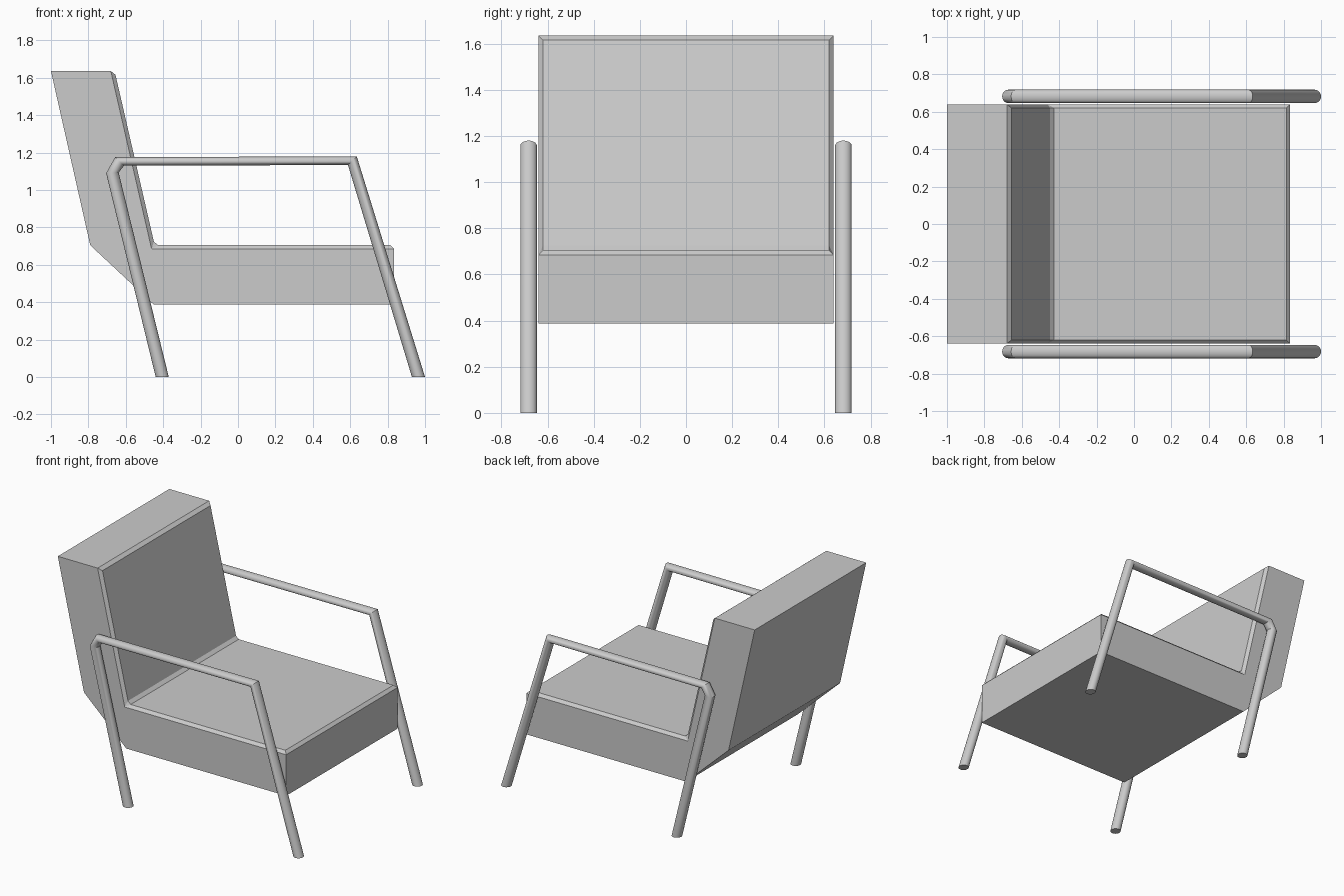
import bpy, bmesh
from math import cos, sin, tau, radians

if "Cube" in bpy.data.objects:
    bpy.data.objects.remove(bpy.data.objects["Cube"])


def finish(bm, name, smooth=False):
    bmesh.ops.recalc_face_normals(bm, faces=bm.faces)
    mesh = bpy.data.meshes.new(name)
    bm.to_mesh(mesh)
    bm.free()
    ob = bpy.data.objects.new(name, mesh)
    bpy.context.collection.objects.link(ob)
    if smooth:
        bpy.ops.object.select_all(action='DESELECT')
        ob.select_set(True)
        bpy.context.view_layer.objects.active = ob
        bpy.ops.object.shade_smooth_by_angle(angle=radians(35))
    return ob


# Upholstered seat and backrest: one side profile plus a raised, chamfered front
def cushion_body():
    W, INSET = 0.64, 0.62
    outer = [(-1, 1.636), (-0.68, 1.636), (-0.462, 0.685), (0.835, 0.685),
             (0.835, 0.387), (-0.45, 0.387), (-0.79, 0.705)]
    inner = [(-0.655, 1.616), (-0.45, 0.725), (-0.428, 0.705), (0.815, 0.705)]
    bm = bmesh.new()
    ring = lambda pts, y: [bm.verts.new((x, y, z)) for x, z in pts]
    a, b = ring(outer, -W), ring(outer, W)
    p, q = ring(inner, -INSET), ring(inner, INSET)
    for o, i in ((a, p), (b, q)):
        bm.faces.new(o)                                # side panel
        bm.faces.new((o[1], i[0], i[1], o[2]))         # backrest side chamfer
        bm.faces.new((o[2], i[1], i[2]))               # inner corner
        bm.faces.new((o[2], i[2], i[3], o[3]))         # seat side chamfer
    for k in range(3):                                 # padded surfaces
        bm.faces.new((p[k], p[k + 1], q[k + 1], q[k]))
    bm.faces.new((a[1], b[1], q[0], p[0]))             # top chamfer
    bm.faces.new((a[3], b[3], q[3], p[3]))             # front chamfer
    for k in (0, 3, 4, 5, 6):                          # top, front, underside, back
        n = (k + 1) % 7
        bm.faces.new((a[k], a[n], b[n], b[k]))
    finish(bm, "seat_and_backrest")


# Bent tube frame: lofted through (outer point, inner point) stations
def arm_frame(name, yc, sides=20, half_width=0.036):
    stations = [((1.0, 0), (0.93, 0)),
                ((0.635, 1.18), (0.588, 1.134)),
                ((-0.657, 1.176), (-0.61, 1.13)),
                ((-0.705, 1.09), (-0.638, 1.093)),
                ((-0.44, 0), (-0.37, 0))]
    bm = bmesh.new()
    rings = []
    for (ox, oz), (ix, iz) in stations:
        loop = []
        for k in range(sides):
            c, s = cos(tau * k / sides) / 2, sin(tau * k / sides)
            loop.append(bm.verts.new(((ox + ix) / 2 + (ox - ix) * c,
                                      yc + half_width * s,
                                      (oz + iz) / 2 + (oz - iz) * c)))
        rings.append(loop)
    for r, t in zip(rings, rings[1:]):
        for k in range(sides):
            n = (k + 1) % sides
            bm.faces.new((r[k], r[n], t[n], t[k]))
    bm.faces.new(rings[0])
    bm.faces.new(rings[-1])
    finish(bm, name, smooth=True)


cushion_body()
for label, side in (("right", -1), ("left", 1)):
    arm_frame(f"{label}_arm_frame", side * 0.682)
